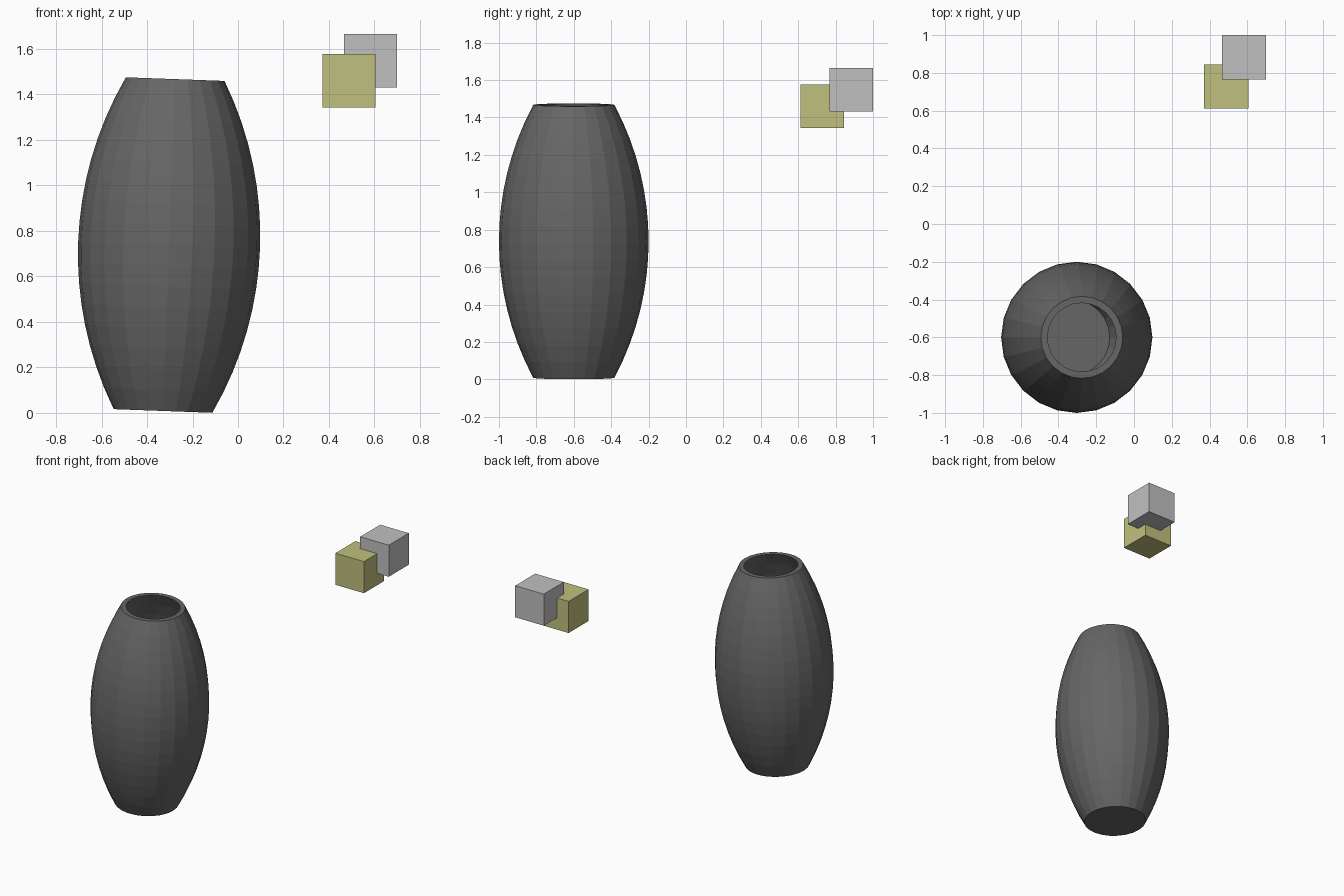
import bpy, bmesh, math

default = bpy.data.objects.get("Cube")
if default:
    bpy.data.objects.remove(default, do_unlink=True)


def material(name, rgb):
    m = bpy.data.materials.new(name)
    m.use_nodes = True
    color = (*rgb, 1)
    m.diffuse_color = color
    m.node_tree.nodes["Principled BSDF"].inputs["Base Color"].default_value = color
    return m


def make_object(name, bm, mat, location):
    bmesh.ops.recalc_face_normals(bm, faces=bm.faces)
    mesh = bpy.data.meshes.new(name)
    bm.to_mesh(mesh)
    bm.free()
    mesh.materials.append(mat)
    ob = bpy.data.objects.new(name, mesh)
    ob.location = location
    bpy.context.collection.objects.link(ob)
    return ob


def lathe(profile, sides):
    """Spin a radius/height profile into rings and cap both ends."""
    bm = bmesh.new()
    rings = []
    for r, z in profile:
        angles = [math.tau * i / sides for i in range(sides)]
        rings.append([bm.verts.new((r * math.cos(a), r * math.sin(a), z)) for a in angles])
    for low, high in zip(rings, rings[1:]):
        for i in range(sides):
            j = (i + 1) % sides
            bm.faces.new((low[i], low[j], high[j], high[i]))
    bm.faces.new(rings[0][::-1])
    bm.faces.new(rings[-1])
    return bm


# Barrel-shaped vase: outer arc up, flat rim, inner arc down to the floor
HALF, BELLY, END, WALL, STEPS = 0.73, 0.4, 0.217, 0.035, 16
sagitta = BELLY - END
arc = (HALF ** 2 + sagitta ** 2) / (2 * sagitta)


def radius(z):
    return BELLY - arc + math.sqrt(arc ** 2 - z ** 2)


heights = [HALF * (2 * i / STEPS - 1) for i in range(STEPS + 1)]
outer = [(radius(z), z) for z in heights]
inner = [(radius(z) - WALL, z) for z in reversed(heights[1:])]
floor_z = -HALF + WALL
inner.append((radius(floor_z) - WALL, floor_z))

vase = make_object("vase", lathe(outer + inner, 24),
                   material("dark grey", (0.133, 0.133, 0.133)), (-0.303, -0.6, 0.738))
vase.rotation_euler.y = math.radians(2.1)

# Two overlapping cubes floating at the upper corner
for name, mat, location in (
    ("yellow_cube", material("pale yellow", (0.53, 0.53, 0.21)), (0.488, 0.728, 1.46)),
    ("grey_cube", material("light grey", (0.53, 0.53, 0.53)), (0.583, 0.883, 1.548)),
):
    bm = bmesh.new()
    bmesh.ops.create_cube(bm, size=0.234)
    make_object(name, bm, mat, location)
